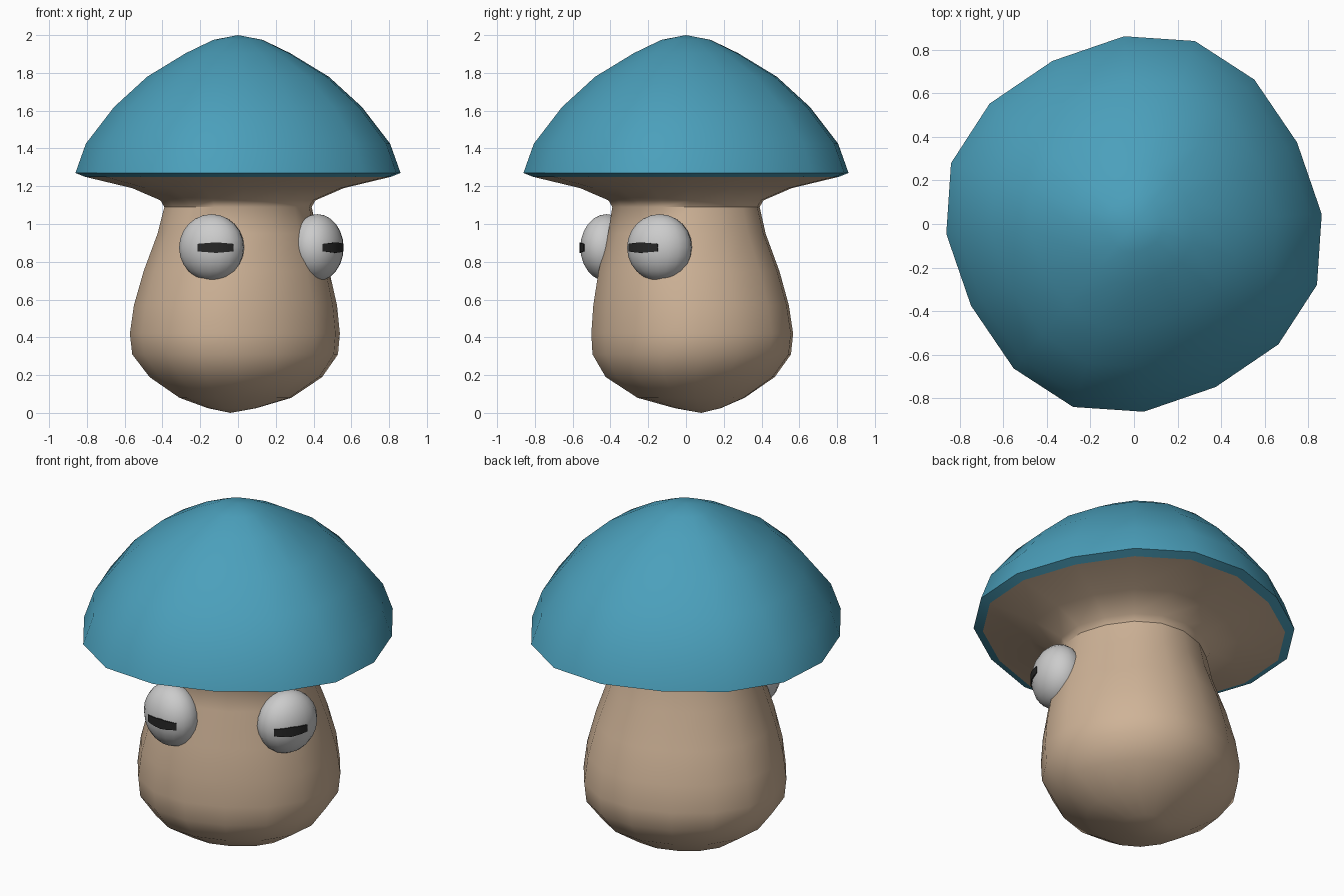
import bpy, bmesh, math
from mathutils import Matrix, Vector

if "Cube" in bpy.data.objects:
    bpy.data.objects.remove(bpy.data.objects["Cube"])

TURN = Matrix.Rotation(math.radians(26.6), 4, 'Z')   # the face looks a little to the right
ANGLES = [math.radians(q * 90 + a) for q in range(4) for a in (0, 23.6, 45, 66.4)]


def material(name, rgb):
    m = bpy.data.materials.new(name)
    m.diffuse_color = (*rgb, 1)
    m.use_nodes = True
    m.node_tree.nodes["Principled BSDF"].inputs["Base Color"].default_value = m.diffuse_color
    return m


def finish(bm, name, mat=None, sharp=40):
    bmesh.ops.transform(bm, matrix=TURN, verts=bm.verts)
    me = bpy.data.meshes.new(name)
    bm.to_mesh(me)
    bm.free()
    for p in me.polygons:
        p.use_smooth = True
    me.set_sharp_from_angle(angle=math.radians(sharp))
    ob = bpy.data.objects.new(name, me)
    bpy.context.collection.objects.link(ob)
    if mat:
        me.materials.append(mat)
    return ob


def loft(rings, pole, pole_up):
    """Rings of (z, half width, half depth, shift back, squareness) closed by a pole."""
    bm = bmesh.new()
    loops = []
    for z, a, b, d, sq in rings:
        loop = []
        for t in ANGLES:
            k = 1 - sq * math.cos(4 * t)
            loop.append(bm.verts.new((a * k * math.cos(t), b * k * math.sin(t) + d, z)))
        loops.append(loop)
    n = len(ANGLES)
    for lo, hi in zip(loops, loops[1:]):
        for i in range(n):
            j = (i + 1) % n
            f = (lo[i], lo[j], hi[j], hi[i])
            bm.faces.new(f if pole_up else f[::-1])
    tip = bm.verts.new(pole)
    for i in range(n):
        f = (loops[-1][i], loops[-1][(i + 1) % n], tip)
        bm.faces.new(f if pole_up else f[::-1])
    return bm


teal = material("cap_teal", (0.07, 0.35, 0.5))
tan = material("stem_tan", (0.62, 0.45, 0.31))
black = material("pupil_black", (0.02, 0.02, 0.02))

# Cap: underside lip, rim and dome
cap = [(1.25, 0.81), (1.27, 0.86), (1.425, 0.805), (1.62, 0.655),
       (1.78, 0.48), (1.905, 0.275), (1.975, 0.13)]
finish(loft([(z, r, r, 0, 0.028) for z, r in cap], (0, 0, 2.0), True), "cap", teal)

# Stem: underside of the cap flowing into the neck and the bulging body
stem = [(1.25, 0.81, 0.81, 0, 0.028), (1.19, 0.56, 0.56, 0, 0.025),
        (1.125, 0.41, 0.41, 0, 0.02), (1.09, 0.39, 0.39, 0, 0.02),
        (0.95, 0.425, 0.415, 0.005, 0.02), (0.75, 0.495, 0.475, 0.018, 0.02),
        (0.57, 0.543, 0.512, 0.03, 0.02), (0.42, 0.562, 0.528, 0.037, 0.02),
        (0.31, 0.55, 0.52, 0.034, 0.02), (0.19, 0.46, 0.445, 0.025, 0.02),
        (0.08, 0.30, 0.28, 0.03, 0.02), (0.025, 0.13, 0.12, 0.07, 0.02)]
finish(loft(stem, (0, 0.09, 0), False), "stem", tan)

# Eyes: flattened balls at the front corners, with a curved slit pupil turned inwards
for side, s in (("left", -1), ("right", 1)):
    out = Vector((s * 0.707, -0.707, 0))
    inward = Vector((-s * 0.707, -0.707, 0))
    centre = out * 0.443 + Vector((0, 0, 0.875))

    bm = bmesh.new()
    bmesh.ops.create_uvsphere(bm, u_segments=18, v_segments=12, radius=0.177)
    squash = Matrix.Diagonal((0.135 / 0.177, 1, 1, 1))
    spin = Matrix.Rotation(math.atan2(out.y, out.x), 4, 'Z')
    bmesh.ops.transform(bm, matrix=Matrix.Translation(centre) @ spin @ squash, verts=bm.verts)
    finish(bm, side + "_eye", sharp=60)

    bm = bmesh.new()
    rows = []
    for i in range(7):
        phi = math.radians(-11 + 66 * i / 6)
        h = 0.028 - 0.008 * abs(i - 3) / 3
        ring = []
        for grow, z in ((0.96, -h), (1.02, -h), (1.02, h), (0.96, h)):
            p = centre + (out * 0.135 * math.cos(phi) + inward * 0.177 * math.sin(phi)) * grow
            ring.append(bm.verts.new(p + Vector((0, 0, z))))
        rows.append(ring)
    for a, b in zip(rows, rows[1:]):
        for k in range(4):
            bm.faces.new((a[k], a[(k + 1) % 4], b[(k + 1) % 4], b[k]))
    bm.faces.new(rows[0])
    bm.faces.new(rows[-1])
    bmesh.ops.recalc_face_normals(bm, faces=bm.faces)
    finish(bm, side + "_pupil", black)
